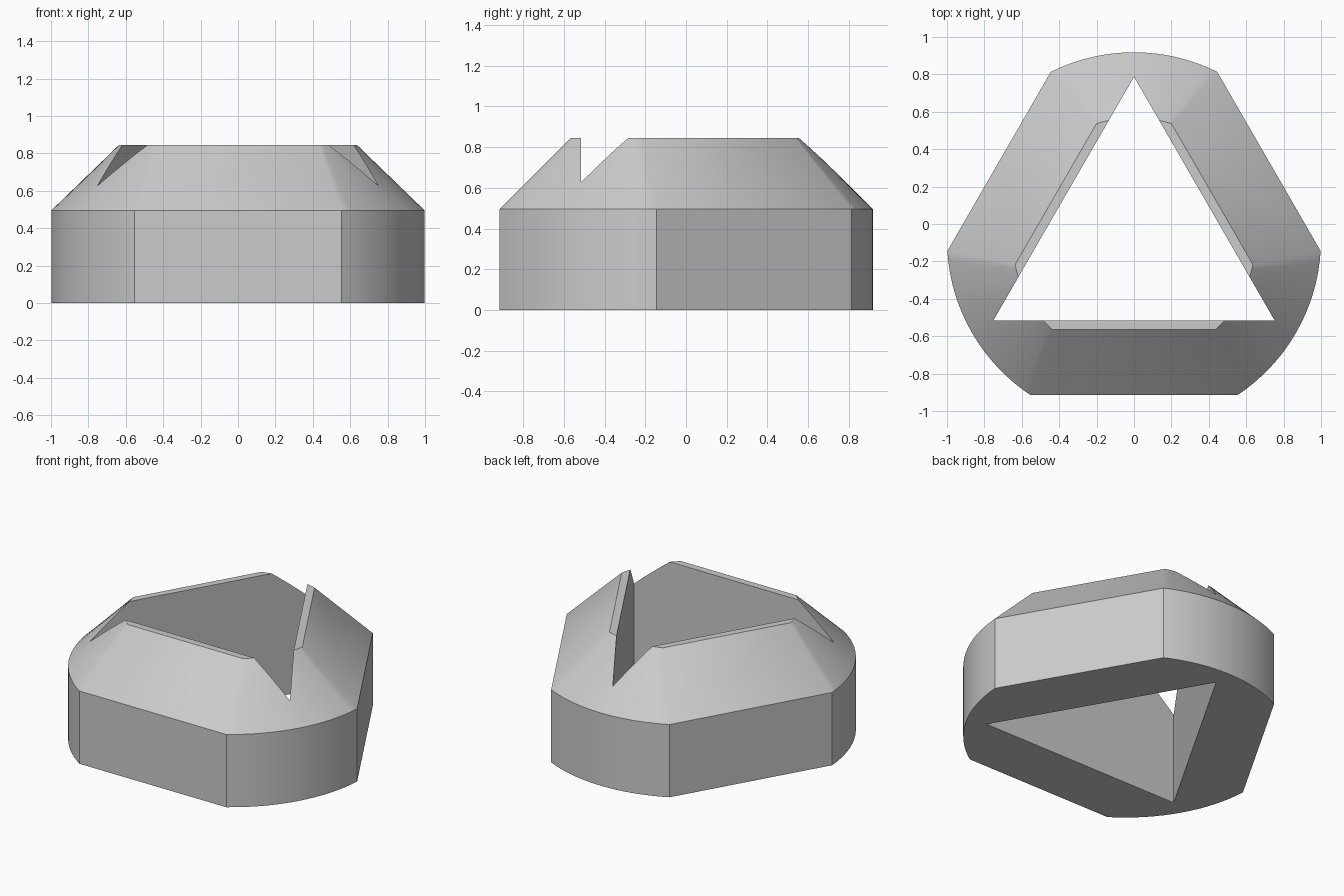
import bpy
import bmesh
from math import acos, cos, sin, radians

cube = bpy.data.objects.get("Cube")
if cube:
    bpy.data.objects.remove(cube, do_unlink=True)

CENTRE_Y = -0.082   # axis of the three-fold symmetry
ARC_STEPS = 16


def outline(radius, apothem):
    """Circle cut by three flats, as points running counter-clockwise."""
    half_flat = acos(apothem / radius)
    span = radians(120) - 2 * half_flat
    points = []
    for side in range(3):
        start = radians(-90 + 120 * side) + half_flat
        for i in range(ARC_STEPS + 1):
            a = start + span * i / ARC_STEPS
            points.append((radius * cos(a), CENTRE_Y + radius * sin(a)))
    return points


def triangle(radius):
    angles = [radians(90 + 120 * i) for i in range(3)]
    return [(radius * cos(a), CENTRE_Y + radius * sin(a)) for a in angles]


def loft(name, sections):
    """Solid through matching outlines, each given with its height."""
    bm = bmesh.new()
    rings = [[bm.verts.new((x, y, z)) for x, y in pts] for pts, z in sections]
    for low, high in zip(rings, rings[1:]):
        for i in range(len(low)):
            j = (i + 1) % len(low)
            bm.faces.new((low[i], low[j], high[j], high[i]))
    bm.faces.new(rings[0][::-1])
    bm.faces.new(rings[-1])
    mesh = bpy.data.meshes.new(name)
    bm.to_mesh(mesh)
    bm.free()
    obj = bpy.data.objects.new(name, mesh)
    bpy.context.collection.objects.link(obj)
    return obj


# Body with straight walls and a wide 45 degree chamfer
wide = outline(1.0, 0.833)
narrow = outline(0.65, 0.483)
body = loft("chamfered_body", [(wide, 0), (wide, 0.495), (narrow, 0.845)])

grey = bpy.data.materials.new("light grey")
grey.use_nodes = True
colour = (0.6, 0.6, 0.6, 1)
grey.diffuse_color = colour
grey.node_tree.nodes["Principled BSDF"].inputs["Base Color"].default_value = colour
body.data.materials.append(grey)

# Triangular through hole whose corners notch the chamfer
hole = triangle(0.869)
cutter = loft("triangle_cutter", [(hole, -0.5), (hole, 1.5)])
cutter.data.materials.append(grey)
cutter.hide_render = True

cut = body.modifiers.new("triangular_hole", "BOOLEAN")
cut.operation = "DIFFERENCE"
cut.solver = "EXACT"
cut.object = cutter

bpy.ops.object.select_all(action="DESELECT")
body.select_set(True)
bpy.context.view_layer.objects.active = body
bpy.ops.object.modifier_apply(modifier=cut.name)
bpy.data.objects.remove(cutter, do_unlink=True)
bpy.ops.object.shade_smooth_by_angle(angle=radians(30))
